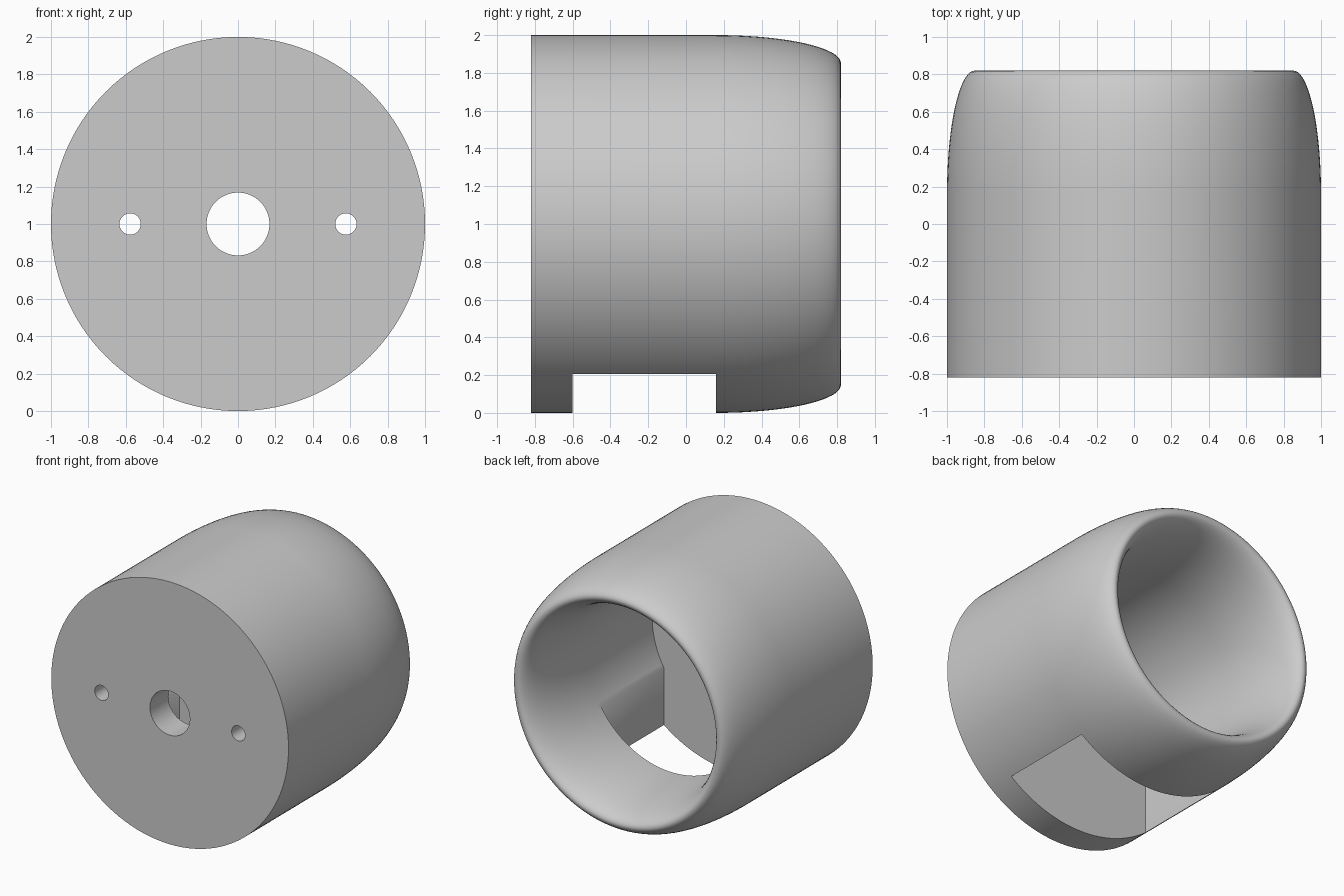
import bpy, bmesh, math
from mathutils import Matrix, Vector

default = bpy.data.objects.get("Cube")
if default:
    bpy.data.objects.remove(default, do_unlink=True)

FRONT, BACK = -0.82, 0.82        # ends of the housing along y
PLATE, SHOULDER = -0.60, 0.16    # inside of end plate, start of rounded lip
OUTER, BORE, HOLE = 1.0, 0.705, 0.168
AXIS_Z = 1.0

grey = bpy.data.materials.new("plain grey")
grey.use_nodes = True
colour = (0.6, 0.6, 0.6, 1)
grey.diffuse_color = colour
grey.node_tree.nodes["Principled BSDF"].inputs["Base Color"].default_value = colour


def make_object(name, bm):
    bmesh.ops.recalc_face_normals(bm, faces=bm.faces)
    mesh = bpy.data.meshes.new(name)
    bm.to_mesh(mesh)
    bm.free()
    mesh.materials.append(grey)
    obj = bpy.data.objects.new(name, mesh)
    bpy.context.collection.objects.link(obj)
    return obj


def revolve(name, profile, steps=128):
    """Turn a closed (radius, y) profile around the housing axis."""
    bm = bmesh.new()
    verts = [bm.verts.new((r, y, AXIS_Z)) for r, y in profile]
    edges = [bm.edges.new((verts[i - 1], verts[i])) for i in range(len(verts))]
    bmesh.ops.spin(bm, geom=verts + edges, cent=(0, 0, AXIS_Z), axis=(0, 1, 0),
                   angle=math.tau, steps=steps, use_merge=True)
    bmesh.ops.remove_doubles(bm, verts=bm.verts, dist=0.0001)
    return make_object(name, bm)


def cut(target, cutter):
    mod = target.modifiers.new("cut", 'BOOLEAN')
    mod.operation = 'DIFFERENCE'
    mod.solver = 'EXACT'
    mod.object = cutter
    bpy.context.view_layer.objects.active = target
    bpy.ops.object.modifier_apply(modifier=mod.name)
    bpy.data.objects.remove(cutter, do_unlink=True)


# Hollow housing: end plate, straight wall and elliptical rounded lip
middle = (OUTER + BORE) / 2
half_wall = (OUTER - BORE) / 2
lip = [(middle + half_wall * math.cos(math.pi * i / 40),
        SHOULDER + (BACK - SHOULDER) * math.sin(math.pi * i / 40)) for i in range(41)]
profile = [(HOLE, FRONT), (OUTER, FRONT)] + lip + [(BORE, PLATE), (HOLE, PLATE)]
housing = revolve("housing", profile)

# Rectangular pocket opening through the underside
bm = bmesh.new()
size = Vector((1.212, SHOULDER - PLATE, 1.2))
centre = Vector((0, (SHOULDER + PLATE) / 2, 0.4))
bmesh.ops.create_cube(bm, size=1, matrix=Matrix.Translation(centre) @ Matrix.Diagonal(size).to_4x4())
cut(housing, make_object("pocket_cutter", bm))

# Screw holes either side of the central hole
for side in (-1, 1):
    bm = bmesh.new()
    place = Matrix.Translation((side * 0.577, -0.71, AXIS_Z)) @ Matrix.Rotation(math.pi / 2, 4, 'X')
    bmesh.ops.create_cone(bm, cap_ends=True, segments=48, radius1=0.057, radius2=0.057,
                          depth=0.4, matrix=place)
    cut(housing, make_object("screw_hole_cutter", bm))

# Smooth curved walls, crisp edges
bpy.ops.object.select_all(action='DESELECT')
housing.select_set(True)
bpy.context.view_layer.objects.active = housing
bpy.ops.object.shade_smooth_by_angle(angle=math.radians(30))
